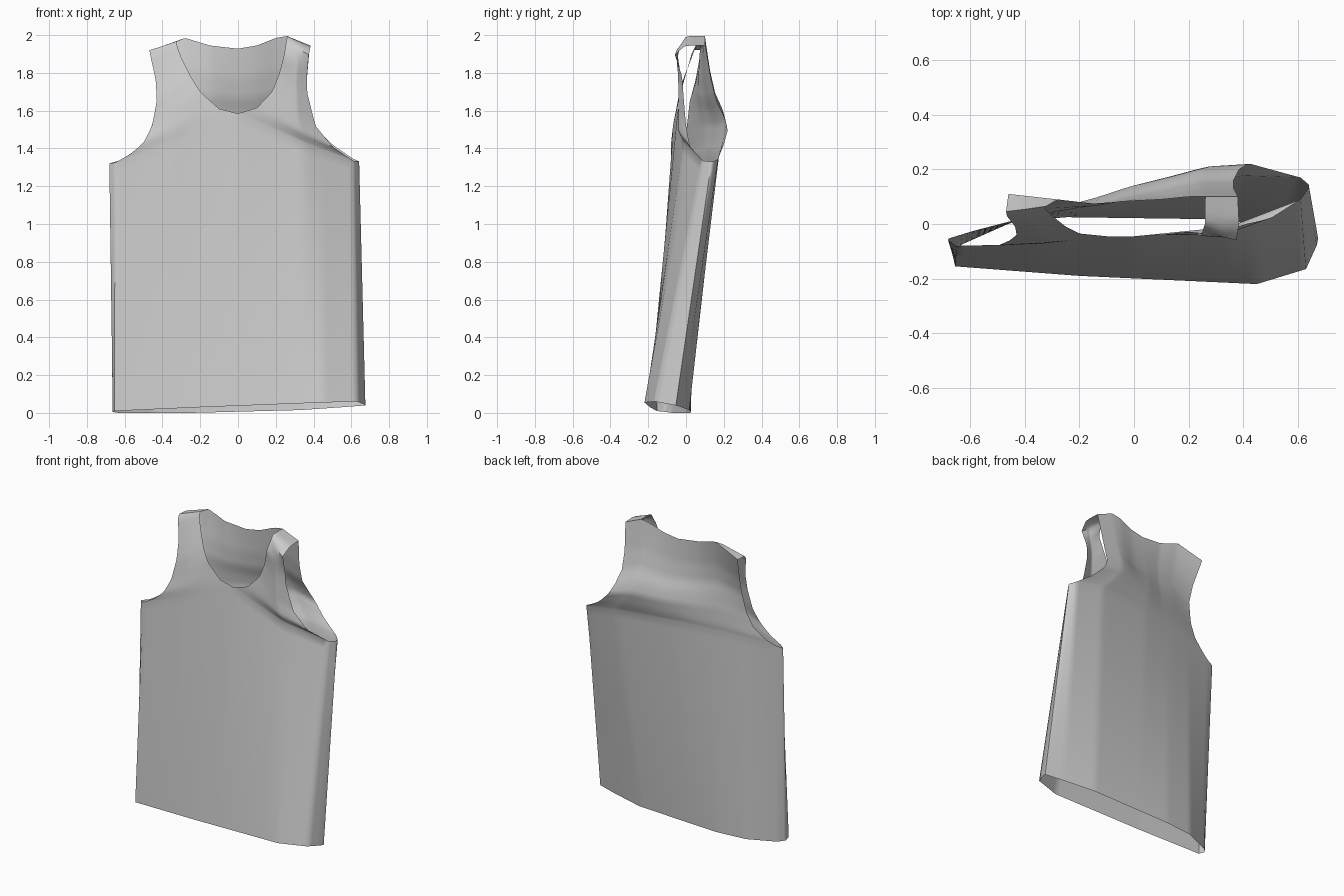
import bpy
import bmesh
from mathutils import Vector

cube = bpy.data.objects.get("Cube")
if cube:
    bpy.data.objects.remove(cube, do_unlink=True)

STEPS = 24


def curve(points, n=STEPS):
    """Resample a polyline into n equal lengths."""
    pts = [Vector(p) for p in points]
    lengths = [(b - a).length for a, b in zip(pts, pts[1:])]
    total = sum(lengths)
    result = []
    for k in range(n + 1):
        d = total * k / n
        i = 0
        while i < len(lengths) - 1 and d > lengths[i]:
            d -= lengths[i]
            i += 1
        result.append(pts[i].lerp(pts[i + 1], min(d / lengths[i], 1)))
    return result


def patch(bm, bottom, top, left, right):
    """Fill four boundary curves with a smooth blended grid of quads."""
    nu, nv = len(bottom) - 1, len(left) - 1
    grid = []
    for j in range(nv + 1):
        v = j / nv
        row = []
        for i in range(nu + 1):
            u = i / nu
            across = left[j].lerp(right[j], u)
            along = bottom[i].lerp(top[i], v)
            corners = bottom[0].lerp(bottom[-1], u).lerp(top[0].lerp(top[-1], u), v)
            row.append(bm.verts.new(across + along - corners))
        grid.append(row)
    for j in range(nv):
        for i in range(nu):
            bm.faces.new((grid[j][i], grid[j][i + 1], grid[j + 1][i + 1], grid[j + 1][i]))


# Hem corners, armpit corners, neck centre and shoulder strap ends
hem_fr, hem_br = (-.655, -.155, .01), (-.63, -.075, 0)
hem_fl, hem_bl = (.63, -.165, .06), (.55, -.025, .03)
pit_fr, pit_br = (-.65, -.08, 1.325), (-.63, -.038, 1.335)
pit_fl, pit_bl = (.61, .09, 1.335), (.61, .17, 1.345)
neck = (0, -.045, 1.585)
outer_r, inner_r = (-.46, .11, 1.92), (-.28, .09, 1.985)
outer_l, inner_l = (.38, .1, 1.945), (.26, .1, 1.995)

# Hem and chest lines
hem_front = curve([hem_fr, (-.2, -.19, .03), (.45, -.22, .055), hem_fl], 2 * STEPS)
hem_back = curve([hem_bl, (.33, .017, .015), (-.25, .025, 0), (-.45, .005, 0), hem_br],
                 2 * STEPS)
chest_r = curve([pit_fr, (-.35, -.073, 1.435), neck])
chest_l = curve([neck, (.35, -.01, 1.43), pit_fl])
chest_back = curve([pit_bl, (.4, .177, 1.38), (0, .115, 1.39), (-.3, .045, 1.37), pit_br],
                   2 * STEPS)

# Armhole edges, running up over the shoulder on the front side
arm_front_r = curve([pit_fr, (-.57, -.08, 1.37), (-.5, -.08, 1.43), (-.455, -.06, 1.52),
                     (-.43, -.04, 1.65), (-.435, -.01, 1.76), (-.47, .035, 1.92), outer_r])
arm_front_l = curve([pit_fl, (.5, .02, 1.41), (.41, 0, 1.52), (.365, -.015, 1.7),
                     (.365, -.02, 1.78), (.375, -.06, 1.9), (.385, 0, 1.945), outer_l])
arm_back_r = curve([pit_br, (-.57, -.02, 1.37), (-.5, -.005, 1.43), (-.455, .005, 1.52),
                    (-.43, .02, 1.65), (-.435, .05, 1.76), outer_r])
arm_back_l = curve([pit_bl, (.5, .2, 1.42), (.42, .222, 1.5),
                    (.385, .2, 1.57), (.365, .16, 1.65), (.365, .13, 1.77), outer_l])

# Neckline edges
neck_r = curve([neck, (-.1, -.045, 1.61), (-.2, -.035, 1.7), (-.25, -.01, 1.78),
                (-.3, .03, 1.88), (-.33, .06, 1.965), inner_r])
neck_l = curve([neck, (.1, -.04, 1.615), (.18, -.03, 1.7), (.22, -.03, 1.8),
                (.245, -.045, 1.9), (.26, 0, 1.995), inner_l])
neck_back = curve([outer_l, inner_l, (.2, .1, 1.985), (.1, .09, 1.945), (0, .085, 1.928),
                   (-.15, .075, 1.945), inner_r, outer_r], 2 * STEPS)

# Vertical lines where the front and back turn into the sides
seam_fr, seam_br = curve([hem_fr, pit_fr]), curve([hem_br, pit_br])
seam_fl, seam_bl = curve([hem_fl, pit_fl]), curve([hem_bl, pit_bl])

# Front body and back body
bm = bmesh.new()
patch(bm, hem_front, chest_r + chest_l[1:], seam_fr, seam_fl)
patch(bm, hem_back, chest_back, seam_bl, seam_br)

# Narrow sides below the armpits
patch(bm, curve([hem_fl, (.68, -.055, .04), hem_bl], 8),
      curve([pit_fl, (.645, .14, 1.33), pit_bl], 8), seam_fl, seam_bl)
patch(bm, curve([hem_br, (-.665, -.11, .005), hem_fr], 8),
      curve([pit_br, (-.685, -.055, 1.32), pit_fr], 8), seam_br, seam_fr)

# Two front straps and upper back
patch(bm, chest_r, curve([outer_r, inner_r]), arm_front_r, neck_r)
patch(bm, chest_l, curve([inner_l, outer_l]), neck_l, arm_front_l)
patch(bm, chest_back, neck_back, arm_back_l, arm_back_r)
bmesh.ops.remove_doubles(bm, verts=bm.verts, dist=.002)

mesh = bpy.data.meshes.new("tank_top")
bm.to_mesh(mesh)
bm.free()
shirt = bpy.data.objects.new("tank_top", mesh)
bpy.context.collection.objects.link(shirt)

# Plain grey cloth
cloth = bpy.data.materials.new("grey_cloth")
cloth.use_nodes = True
colour = (.6, .6, .6, 1)
cloth.diffuse_color = colour
cloth.node_tree.nodes["Principled BSDF"].inputs["Base Color"].default_value = colour
mesh.materials.append(cloth)

bpy.context.view_layer.objects.active = shirt
shirt.select_set(True)
bpy.ops.object.shade_smooth_by_angle(angle=.9)
